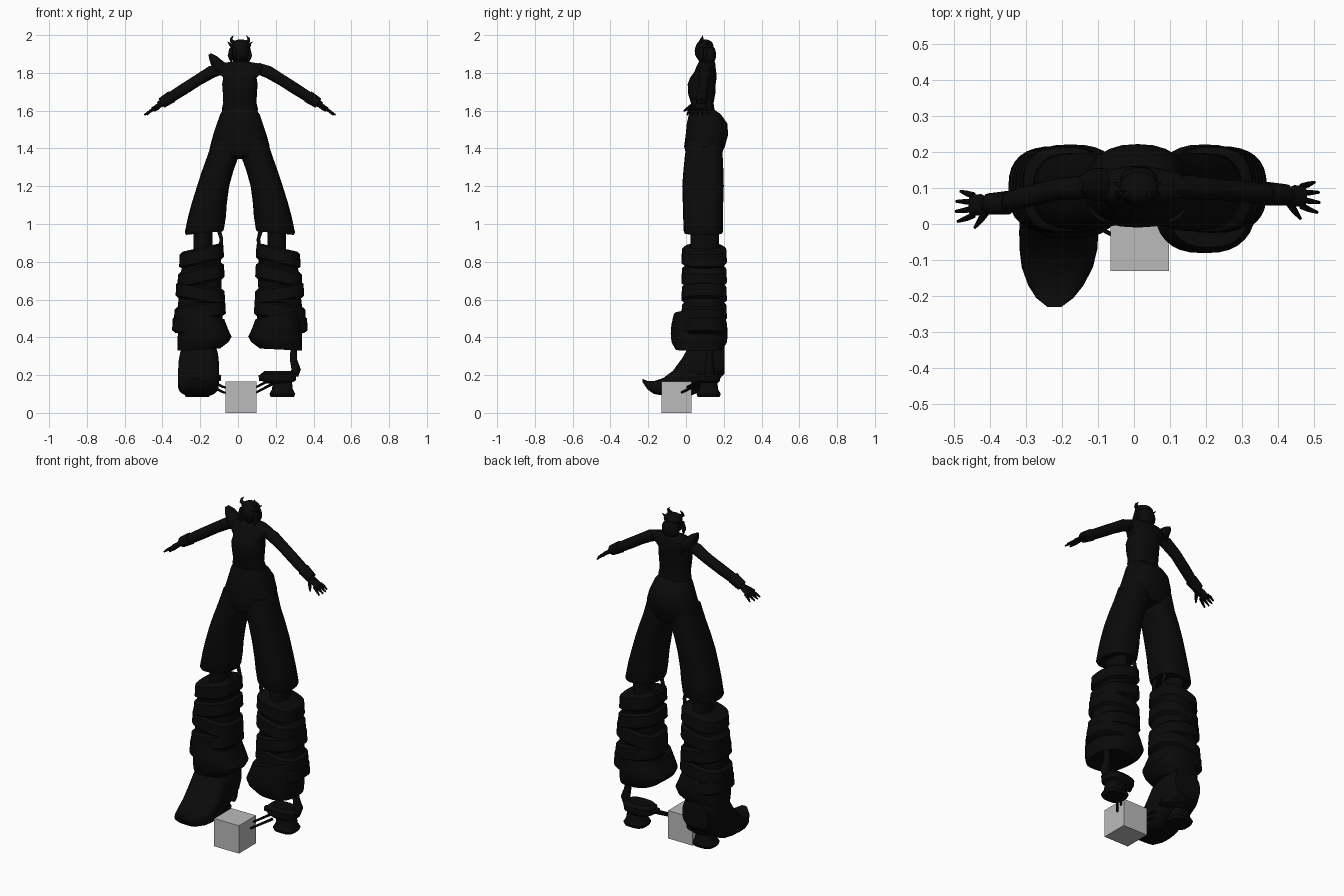
import bpy, bmesh, math
from mathutils import Vector

if "Cube" in bpy.data.objects:
    bpy.data.objects.remove(bpy.data.objects["Cube"], do_unlink=True)

MID = 0.01  # symmetry plane of the figure


def material(name, colour):
    m = bpy.data.materials.new(name)
    m.use_nodes = True
    m.diffuse_color = (*colour, 1)
    m.node_tree.nodes["Principled BSDF"].inputs["Base Color"].default_value = (*colour, 1)
    return m


BLACK = material("near_black", (0.003, 0.003, 0.003))
GREY = material("light_grey", (0.5, 0.5, 0.5))


def finish(name, bm, mat=BLACK, smooth=True):
    bmesh.ops.recalc_face_normals(bm, faces=bm.faces)
    mesh = bpy.data.meshes.new(name)
    bm.to_mesh(mesh)
    bm.free()
    mesh.materials.append(mat)
    obj = bpy.data.objects.new(name, mesh)
    bpy.context.collection.objects.link(obj)
    if smooth:
        bpy.ops.object.select_all(action="DESELECT")
        obj.select_set(True)
        bpy.context.view_layer.objects.active = obj
        bpy.ops.object.shade_smooth_by_angle(angle=math.radians(40))
    return obj


def ring(centre, u, v, n=24, power=2.0):
    """Rounded cross-section spanned by the half-axes u and v."""
    pts = []
    for i in range(n):
        a = 2 * math.pi * i / n
        c, s = math.cos(a), math.sin(a)
        pts.append(Vector(centre)
                   + Vector(u) * math.copysign(abs(c) ** (2 / power), c)
                   + Vector(v) * math.copysign(abs(s) ** (2 / power), s))
    return pts


def skin(name, rings):
    bm = bmesh.new()
    loops = [[bm.verts.new(p) for p in r] for r in rings]
    n = len(loops[0])
    for a, b in zip(loops, loops[1:]):
        for i in range(n):
            j = (i + 1) % n
            bm.faces.new((a[i], a[j], b[j], b[i]))
    bm.faces.new(loops[0])
    bm.faces.new(loops[-1])
    return finish(name, bm)


def stack(name, sections, power=2.0, n=24):
    """Upright loft; each section is x, y, z, x radius, y radius, slope."""
    return skin(name, [ring((x, y, z), (rx, 0, rx * t), (0, ry, 0), n, power)
                       for x, y, z, rx, ry, t in sections])


def tube(name, points, radii, n=10):
    pts = [Vector(p) for p in points]
    rings = []
    for i, p in enumerate(pts):
        d = (pts[min(i + 1, len(pts) - 1)] - pts[max(i - 1, 0)]).normalized()
        side = Vector((0, 1, 0)) if abs(d.y) < 0.8 else Vector((1, 0, 0))
        v = d.cross(side).normalized()
        rings.append(ring(p, v.cross(d) * radii[i], v * radii[i], n))
    return skin(name, rings)


def ball(name, centre, size, segments=20):
    bm = bmesh.new()
    bmesh.ops.create_uvsphere(bm, u_segments=segments, v_segments=segments // 2, radius=1)
    bmesh.ops.scale(bm, vec=size, verts=bm.verts)
    bmesh.ops.translate(bm, vec=centre, verts=bm.verts)
    return finish(name, bm)


def box(name, low, high, mat=BLACK):
    bm = bmesh.new()
    bmesh.ops.create_cube(bm, size=1)
    low, high = Vector(low), Vector(high)
    bmesh.ops.scale(bm, vec=high - low, verts=bm.verts)
    bmesh.ops.translate(bm, vec=(low + high) / 2, verts=bm.verts)
    return finish(name, bm, mat, False)


# Grey block between the feet
box("grey_block", (-0.065, -0.13, 0), (0.097, 0.03, 0.165), GREY)

# Torso, neck and head
stack("torso", [(MID, y, z, rx, ry, 0) for y, z, rx, ry in (
    (.09, 1.56, .088, .06), (.09, 1.61, .096, .06), (.086, 1.64, .088, .06),
    (.083, 1.69, .09, .072), (.083, 1.74, .094, .074), (.092, 1.775, .088, .07),
    (.102, 1.805, .12, .058), (.106, 1.835, .138, .05), (.108, 1.85, .1, .045),
    (.108, 1.86, .04, .034))], 2.4)
tube("neck", [(MID, .105, 1.84), (MID + .003, .1, 1.9)], [.032, .028])
ball("head", (.014, .098, 1.915), (.05, .052, .06))
ball("hair_back", (.014, .125, 1.895), (.052, .034, .055))
ball("hair_top", (.014, .1, 1.945), (.054, .045, .032))

# Lower body: seat of the trousers
stack("trouser_seat", [(MID, y, z, rx, ry, 0) for y, z, rx, ry in (
    (.088, 1.605, .088, .062), (.1, 1.58, .105, .085), (.112, 1.53, .122, .108),
    (.11, 1.47, .142, .112), (.098, 1.41, .158, .108), (.093, 1.36, .13, .09),
    (.093, 1.345, .05, .05))], 2.3)

for s, side in ((-1, "right"), (1, "left")):
    def at(off, y, z):
        return (MID + s * off, y, z)

    # Horns, ear spikes and locks of hair
    tube(side + "_horn", [at(.022, .085, 1.955), at(.046, .08, 1.97), at(.046, .085, 1.982),
                          at(.034, .09, 1.998)], [.013, .01, .007, .001])
    tube(side + "_ear_spike", [at(.04, .105, 1.94), at(.066, .115, 1.965)], [.012, .001])
    tube(side + "_hair_lock", [at(.044, .085, 1.93), at(.052, .08, 1.89), at(.045, .075, 1.85)],
         [.012, .013, .002])

    # Arm and hand
    fwd = -.025 if s < 0 else 0
    tube(side + "_arm", [at(.09, .105, 1.825), at(.15, .102, 1.805), at(.22, .097, 1.763),
                         at(.3, .09 + fwd / 2, 1.712), at(.37, .084 + fwd, 1.668),
                         at(.43, .08 + fwd, 1.63)],
         [.03, .033, .03, .03, .028, .017], 16)
    tube(side + "_cuff", [at(.36, .084 + fwd, 1.675), at(.415, .081 + fwd, 1.64)], [.033, .029], 16)
    skin(side + "_palm", [ring(at(x, .078 + fwd, z), (0, w, 0), (.005 * s, 0, .01), 12)
                          for x, z, w in ((.41, 1.642, .018), (.435, 1.626, .03),
                                          (.465, 1.605, .028))])
    for i in range(4):
        y = .104 - i * .018 + fwd
        reach = (.02, .032, .034, .028)[i]
        tube(f"{side}_finger_{i + 1}", [at(.455, y, 1.61), at(.475, y + .006 - i * .005, 1.597),
                                        at(.472 + reach, y + .012 - i * .01, 1.578)],
             [.009, .008, .004], 8)
    tube(side + "_thumb", [at(.42, .06 + fwd, 1.63), at(.437, .035 + fwd, 1.612),
                           at(.453, .014 + fwd, 1.598)], [.011, .009, .004], 8)

    # Flared trouser leg
    stack(side + "_trouser_leg", [(MID + s * x, y, z, rx, ry, s * t) for x, y, z, rx, ry, t in (
        (.075, .1, 1.45, .068, .095, 0), (.089, .094, 1.36, .083, .1, 0),
        (.118, .092, 1.28, .083, .106, 0), (.142, .09, 1.2, .085, .11, 0),
        (.162, .09, 1.11, .093, .107, 0), (.174, .091, 1.04, .1, .106, 0),
        (.188, .092, .965, .104, .105, -.1), (.188, .092, .952, .098, .1, -.1))], 2.5)

    # Exposed leg with straps above the leg warmer
    stack(side + "_knee", [(MID + s * .195, .1, z, .05, .075, 0) for z in (1.0, .8)])
    for y in (.06, .14):
        tube(side + "_inner_strap", [at(.112, y, .97), at(.098, y, .92), at(.105, y, .84)],
             [.012, .01, .012])

    # Leg warmer: slanted stacked folds
    folds = []
    levels = (.83, .725, .63, .535, .445)
    for i, z in enumerate(levels):
        grow = .112 + .006 * i
        slope = -s * .22 if i < 2 else s * .16 * (-1) ** i
        for dz, k in ((.046, .9), (.034, 1.03), (-.03, 1.06), (-.042, .93)):
            folds.append((MID + s * (.203 + .003 * i), .096, z + dz, grow * k, .114 * k, slope))
    stack(side + "_leg_warmer", folds, 2.7, 32)

    # Wide drooping bottom fold
    front = .05 if s > 0 else .01
    stack(side + "_bottom_fold", [(MID + s * x, .095 - front / 2, z, rx, .11 + dr + front / 2, s * t)
                                  for x, z, rx, dr, t in (
        (.198, .52, .115, 0, .2), (.193, .47, .13, .012, .2), (.186, .42, .142, .016, .12),
        (.195, .375, .135, .012, 0), (.218, .335, .112, -.01, -.05),
        (.218, .345, .09, -.03, 0))], 2.6, 32)

    # Mechanical foot
    stack(side + "_foot_plate", [(MID + s * .205, .12, z, rx, ry, 0) for z, rx, ry in (
        (.155, .06, .045), (.17, .09, .06), (.205, .095, .06), (.222, .075, .045))], 2.8)
    stack(side + "_foot_base", [(MID + s * .225, .12, z, rx, ry, 0) for z, rx, ry in (
        (.085, .062, .058), (.1, .068, .064), (.125, .055, .05), (.17, .05, .045))], 3)
    tube(side + "_foot_knob", [at(.1, .1, .185), at(.15, .1, .19)], [.016, .022])
    tube(side + "_ankle_post", [at(.285, .125, .2), at(.298, .125, .23), at(.284, .125, .28),
                                at(.284, .125, .38)], [.026, .026, .02, .016])
    for y, z in ((-.02, .11), (.01, .138)):
        tube(side + "_link_rod", [at(.05, y - .02, z - .01), at(.09, y, z),
                                  at(.17, y + .09, z + .042)], [.006, .006, .008], 8)

# Raised collar blade on the right shoulder
stack("shoulder_blade_plate", [(x, .11, z, rx, ry, t) for x, z, rx, ry, t in (
    (-.085, 1.815, .04, .045, .6), (-.112, 1.85, .027, .045, .6),
    (-.13, 1.875, .02, .036, .6), (-.15, 1.9, .007, .016, .6))])

# Right boot with long upturned toe, lofted from heel to tip
skin("right_boot", [ring((x, y, (lo + hi) / 2), (w, 0, 0), (0, 0, (hi - lo) / 2), 28, 3)
                    for x, y, lo, hi, w in (
    (-.205, .205, .21, .36, .085), (-.205, .17, .17, .38, .1), (-.207, .09, .12, .38, .105),
    (-.208, .02, .088, .36, .108), (-.209, -.02, .085, .29, .11), (-.21, -.07, .088, .222, .108),
    (-.213, -.12, .092, .185, .099), (-.217, -.17, .1, .168, .077),
    (-.22, -.205, .125, .17, .052), (-.221, -.23, .163, .18, .02))])
